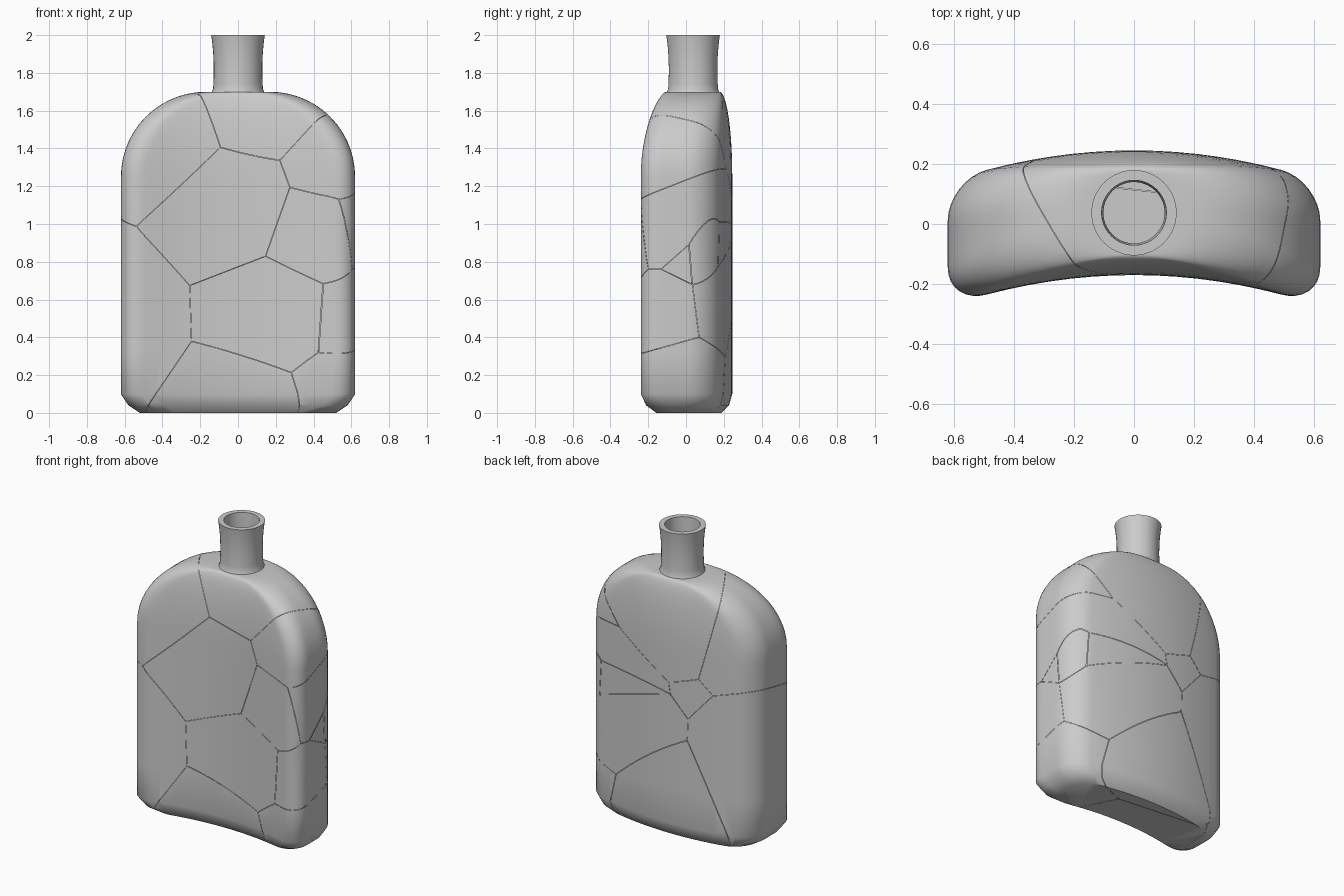
import bpy, bmesh, math
from mathutils import Vector

if "Cube" in bpy.data.objects:
    bpy.data.objects.remove(bpy.data.objects["Cube"])

CY, BEND, WALL, TOP = 0.0375, 0.27, 0.035, 1.7   # centre depth, flask curvature, glass thickness, shoulder


def section(z, w, t, r):
    """Bent rounded rectangle: half width w, half thickness t, corner radius r."""
    pts = []
    for q in range(4):
        sx, sy = (1, -1, -1, 1)[q], (1, 1, -1, -1)[q]
        for k in range(9):
            a = math.pi / 2 * (q + k / 8)
            pts.append(Vector((sx * (w - r) + r * math.cos(a), sy * (t - r) + r * math.sin(a), z)))
        # straight side to the next corner
        long_side = q % 2 == 0
        step = Vector((-2 * sx * (w - r), 0, 0)) if long_side else Vector((0, -2 * sy * (t - r), 0))
        n = 14 if long_side else 4
        last = pts[-1]
        pts += [last + step * k / n for k in range(1, n)]
    return [Vector((p.x, p.y + CY - BEND * p.x ** 2, z)) for p in pts]


def circle(z, r):
    """Neck ring whose points match the body section."""
    ring = []
    for p in section(z, 0.17, 0.14, 0.13):
        d = Vector((p.x, p.y - CY + BEND * p.x ** 2, 0)).normalized()
        ring.append(d * r + Vector((0, CY, z)))
    return ring


def body_rings(off):
    """Sections from the base to the shoulder, inset by off for the inner wall."""
    prof = [(0, 0.52, 0.15), (0.04, 0.58, 0.19)]
    prof += [(0.1 + 0.23 * k, 0.62, 0.2075) for k in range(5)]
    for k in range(15):
        c, s = math.cos(math.pi * k / 28), math.sin(math.pi * k / 28)
        prof.append((1.25 + 0.45 * s, 0.17 + 0.45 * c, 0.14 + 0.0675 * c))
    return [section(off + z * (TOP - 2 * off) / TOP, w - off, t - off, 0.13 - off) for z, w, t in prof]


# Bottle glass: outer body, flared neck, bore and inner wall in one loft
neck = [circle(TOP, 0.138)]
for k in range(11):
    u = k / 10
    neck.append(circle(1.715 + 0.285 * u, 0.127 + 0.015 * u ** 3 + 0.005 * (1 - u) ** 4))
bore = [circle(2, 0.108), circle(1.85, 0.102), circle(TOP - WALL, 0.102)]
rings = body_rings(0) + neck + bore + body_rings(WALL)[::-1]

glass = bmesh.new()
loops = [[glass.verts.new(p) for p in ring] for ring in rings]
for lo, hi in zip(loops, loops[1:]):
    for j in range(len(lo)):
        glass.faces.new((lo[j - 1], lo[j], hi[j], hi[j - 1]))
caps = [glass.faces.new(loops[0]), glass.faces.new(loops[-1])]
bmesh.ops.triangulate(glass, faces=caps)
bmesh.ops.recalc_face_normals(glass, faces=glass.faces)

# Shards: weighted cell centres as x, z, weight on the front, weight on the back
cells = {
    "left_shoulder": (-.41, 1.51, 0, .29),
    "neck_and_top": (.15, 1.68, 0, 0),
    "right_shoulder": (.56, 1.29, 0, .14),
    "front_centre": (0, 1.1, 0, .41),
    "front_right": (.44, .95, 0, .3),
    "right_edge": (.585, 1.01, 0, .05),
    "front_lower": (.22, .53, 0, .4),
    "left_side": (-.73, .5, 0, .13),
    "base": (.05, -.02, 0, .2),
    "right_lower": (.61, .51, 0, .05),
    "base_corner": (.61, .14, 0, -.035),
    "right_diamond": (.62, .83, .08, 0),
    "back_middle": (.55, .55, .15, -.05),
    "back_right": (.83, .84, .1, -.1),
    "back_lower": (.195, -.02, .8, -.09),
}
FRONT, DEPTH, GAP = -0.2, 0.41, 0.0008


def cut_plane(a, b):
    """Point and normal of the plane between two cells, pointing at cell b."""
    k = ((a[3] - a[2]) - (b[3] - b[2])) / DEPTH
    no = Vector((2 * (b[0] - a[0]), k, 2 * (b[1] - a[1])))
    c = a[0] ** 2 + a[1] ** 2 - b[0] ** 2 - b[1] ** 2 + a[2] - b[2] - k * FRONT
    return -no * c / no.length_squared - no.normalized() * GAP, no.normalized()


for name, cell in cells.items():
    bm = glass.copy()
    for other in cells.values():
        if other is not cell:
            co, no = cut_plane(cell, other)
            bmesh.ops.bisect_plane(bm, geom=bm.verts[:] + bm.edges[:] + bm.faces[:],
                                   plane_co=co, plane_no=no, clear_outer=True)
    if bm.faces:
        mesh = bpy.data.meshes.new(name + "_shard")
        bm.to_mesh(mesh)
        shard = bpy.data.objects.new(name + "_shard", mesh)
        bpy.context.collection.objects.link(shard)
        shard.select_set(True)
        bpy.context.view_layer.objects.active = shard
    bm.free()
glass.free()
bpy.ops.object.shade_smooth_by_angle(angle=math.radians(42))
